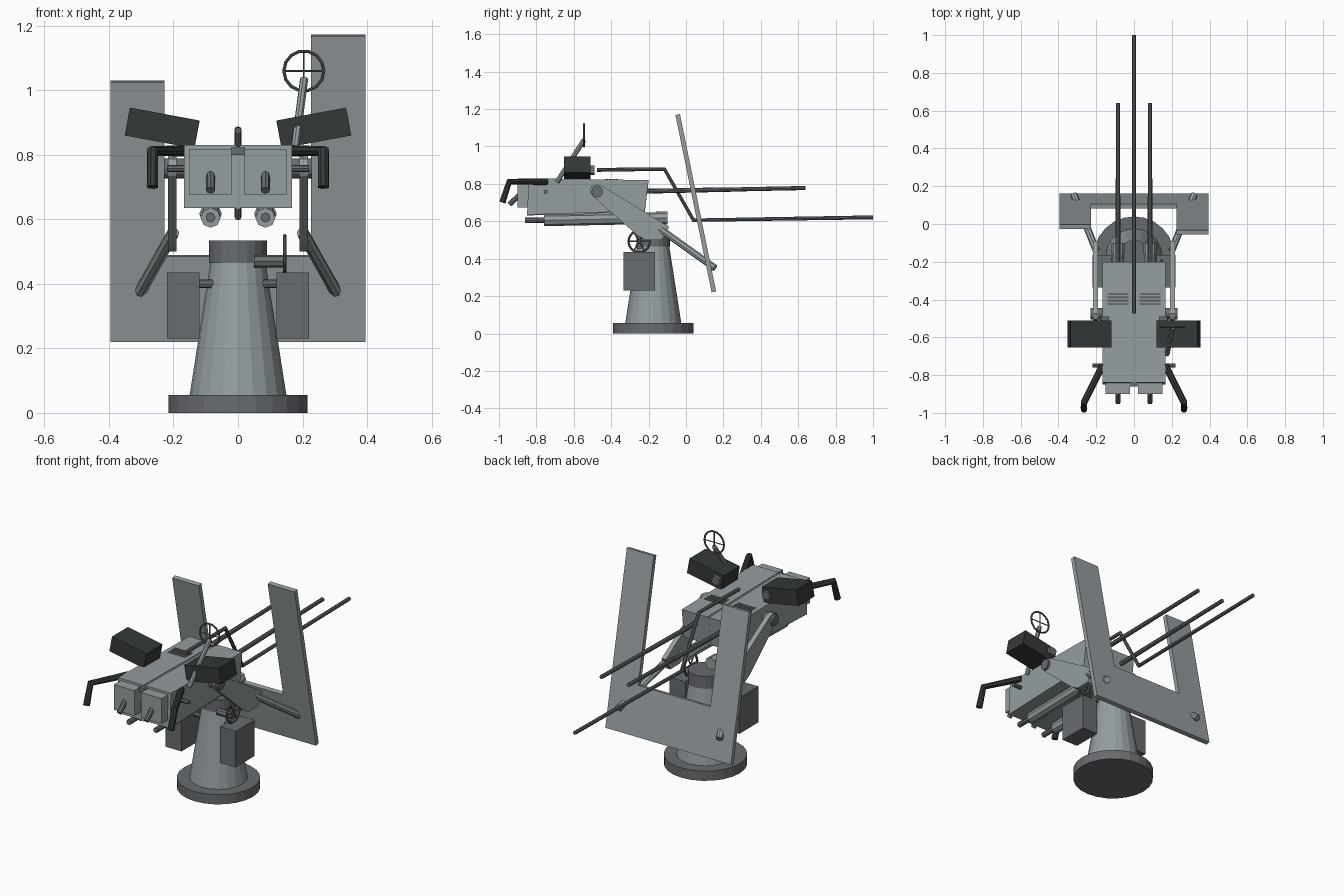
import bpy, bmesh, math
from mathutils import Vector, Matrix

if "Cube" in bpy.data.objects:
    bpy.data.objects.remove(bpy.data.objects["Cube"])


def material(name, rgb):
    m = bpy.data.materials.new(name)
    m.diffuse_color = (*rgb, 1)
    m.use_nodes = True
    m.node_tree.nodes["Principled BSDF"].inputs["Base Color"].default_value = m.diffuse_color
    return m


GREY = material("painted_steel", (0.30, 0.34, 0.35))
STEEL = material("gun_steel", (0.12, 0.13, 0.14))
MID = material("mid_grey", (0.14, 0.15, 0.16))
DARK = material("dark_rubber", (0.035, 0.04, 0.042))


def finish(name, bm, mat):
    bmesh.ops.recalc_face_normals(bm, faces=bm.faces)
    me = bpy.data.meshes.new(name)
    bm.to_mesh(me)
    bm.free()
    ob = bpy.data.objects.new(name, me)
    bpy.context.collection.objects.link(ob)
    me.materials.append(mat)
    return ob


def box(name, lo, hi, mat=GREY, roll=0):
    """Axis box between two corners, optionally rolled about y."""
    lo, hi = Vector(lo), Vector(hi)
    bm = bmesh.new()
    m = Matrix.Translation((lo + hi) / 2) @ Matrix.Rotation(roll, 4, 'Y') @ Matrix.Diagonal((*(hi - lo), 1))
    bmesh.ops.create_cube(bm, size=1, matrix=m)
    return finish(name, bm, mat)


def rod(name, a, b, r, r2=None, n=8, mat=GREY):
    """Cylinder or cone between two points."""
    a, b = Vector(a), Vector(b)
    d = b - a
    bm = bmesh.new()
    m = Matrix.Translation((a + b) / 2) @ d.to_track_quat('Z', 'Y').to_matrix().to_4x4()
    bmesh.ops.create_cone(bm, cap_ends=True, segments=n, radius1=r,
                          radius2=r if r2 is None else r2, depth=d.length, matrix=m)
    return finish(name, bm, mat)


def prism(name, pts, offset, mat=GREY):
    """Extrude a planar outline by an offset vector."""
    bm = bmesh.new()
    f = bm.faces.new([bm.verts.new(p) for p in pts])
    ext = bmesh.ops.extrude_face_region(bm, geom=[f])
    bmesh.ops.translate(bm, vec=offset, verts=[v for v in ext['geom'] if isinstance(v, bmesh.types.BMVert)])
    return finish(name, bm, mat)


def tube(name, pts, r, mat, cyclic=False):
    """Bevelled poly-curve pipe with low-poly section."""
    cu = bpy.data.curves.new(name, 'CURVE')
    cu.dimensions = '3D'
    cu.bevel_depth, cu.bevel_resolution, cu.use_fill_caps = r, 2, True
    sp = cu.splines.new('POLY')
    sp.points.add(len(pts) - 1)
    for p, co in zip(sp.points, pts):
        p.co = (*co, 1)
    sp.use_cyclic_u = cyclic
    for p in sp.points:
        p.radius = 1
    sp.use_smooth = False
    ob = bpy.data.objects.new(name, cu)
    bpy.context.collection.objects.link(ob)
    cu.materials.append(mat)
    return ob


# Pedestal
PY = -0.175
rod("base_disc", (0, PY, 0), (0, PY, 0.055), 0.215, n=24, mat=MID)
rod("pedestal_cone", (0, PY, 0.055), (0, PY, 0.47), 0.15, 0.085, n=20)
rod("pedestal_cap", (0, PY, 0.465), (0, PY, 0.535), 0.09, n=20, mat=MID)
rod("box_crossbar", (-0.15, -0.22, 0.4), (0.15, -0.22, 0.4), 0.013, mat=MID)

# Traverse handwheel
rod("wheel_shaft", (0.05, -0.25, 0.47), (0.145, -0.25, 0.47), 0.02, mat=MID)
ang = [i * math.tau / 14 for i in range(14)]
tube("handwheel_rim", [(0.145, -0.25 + 0.058 * math.cos(a), 0.492 + 0.058 * math.sin(a)) for a in ang], 0.006, STEEL, True)
for i in range(3):
    c, s = 0.058 * math.cos(i * math.pi / 3), 0.058 * math.sin(i * math.pi / 3)
    rod("handwheel_spoke", (0.145, -0.25 - c, 0.492 - s), (0.145, -0.25 + c, 0.492 + s), 0.004, n=6, mat=STEEL)

# Slanted shield: U outline with uneven arm heights


def on_shield(x, z):
    return (x, 0.137 - (z - 0.22) * 0.204, z)


outline = [(-.395, .22), (.395, .22), (.395, 1.168), (.226, 1.168), (.226, .485),
           (-.228, .485), (-.228, 1.025), (-.395, 1.025)]
prism("shield", [on_shield(x, z) for x, z in outline], (0, 0.024, 0.005))

# Twin receiver body, slightly tapered towards the muzzle
side = [(-.85, .635), (-.22, .655), (-.20, .82), (-.84, .83)]
for s in (-1, 1):
    prism("receiver_half", [(s * 0.006, y, z) for y, z in side], (s * 0.161, 0, 0))
prism("receiver_spine", [(-.006, y, z - 0.004) for y, z in side], (0.012, 0, 0))
box("rear_latch", (-0.022, -0.86, 0.80), (0.022, -0.84, 0.822), MID)
rod("trigger_shaft", (-0.22, -0.75, 0.757), (0.22, -0.75, 0.757), 0.011, mat=MID)

# Parts repeated on both sides
for s in (-1, 1):
    x = s * 0.085
    box("rear_block", (x - 0.065, -0.90, 0.675), (x + 0.065, -0.84, 0.818))
    rod("rear_knob", (x, -0.945, 0.69), (x, -0.89, 0.74), 0.014, mat=MID)
    for i in range(4):
        box("cooling_slot", (x - 0.055, -0.43 + i * 0.018, 0.815), (x + 0.055, -0.418 + i * 0.018, 0.8265), MID)
    rod("barrel_sleeve", (x, -0.21, 0.761), (x, 0.24, 0.770), 0.013, 0.012, mat=STEEL)
    rod("barrel", (x, 0.2, 0.769), (x, 0.64, 0.778), 0.011, mat=STEEL)
    rod("recoil_cylinder", (x, -0.76, 0.605), (x, -0.155, 0.617), 0.031, n=8)
    rod("recoil_collar", (x, -0.16, 0.617), (x, -0.10, 0.617), 0.035, n=8)
    rod("recoil_rod", (x, -0.86, 0.605), (x, -0.75, 0.606), 0.015, mat=MID)

    # Cradle arm and trunnion
    arm = [(-.515, .765), (-.505, .787), (-.475, .797), (-.44, .785), (-.09, .57),
           (-.13, .50), (-.215, .50), (-.26, .525), (-.50, .735)]
    prism("cradle_arm", [(s * 0.19, y, z) for y, z in arm], (s * 0.027, 0, 0))
    rod("trunnion", (s * 0.16, -0.475, 0.758), (s * 0.23, -0.475, 0.758), 0.031, n=12, mat=MID)
    rod("shield_strut", (s * 0.2, -0.14, 0.56), (s * 0.318, 0.155, 0.35), 0.019, mat=GREY)

    # Hanging case beside the pedestal
    box("side_case", (s * 0.17 - 0.05, -0.335, 0.23), (s * 0.17 + 0.05, -0.165, 0.435), MID)

    # Bent grip
    tube("grip", [(s * 0.165, -0.745, 0.812), (s * 0.265, -0.945, 0.812), (s * 0.265, -0.982, 0.70)], 0.018, DARK)

    # Tilted optic housing with small window
    box("optic_housing", (s * 0.235 - 0.11, -0.653, 0.839), (s * 0.235 + 0.11, -0.51, 0.927), DARK, -s * 0.184)
    box("optic_window", (s * 0.158 - 0.022, -0.515, 0.852), (s * 0.158 + 0.022, -0.49, 0.894), MID, -s * 0.184)

# Ring sight on a slanted post
rod("sight_post", (0.175, -0.69, 0.81), (0.205, -0.545, 1.035), 0.013, mat=GREY)
tube("sight_ring", [(0.204 + 0.062 * math.cos(a), -0.545, 1.06 + 0.062 * math.sin(a)) for a in ang], 0.005, STEEL, True)
rod("sight_wire_h", (0.142, -0.545, 1.06), (0.266, -0.545, 1.06), 0.003, n=6, mat=STEEL)
rod("sight_wire_v", (0.204, -0.545, 0.998), (0.204, -0.545, 1.122), 0.003, n=6, mat=STEEL)

# Cranked central tube running forward
tube("centre_tube", [(0, -0.475, 0.875), (0, -0.115, 0.879), (0, 0.04, 0.606), (0, 1.0, 0.621)], 0.0105, STEEL)
